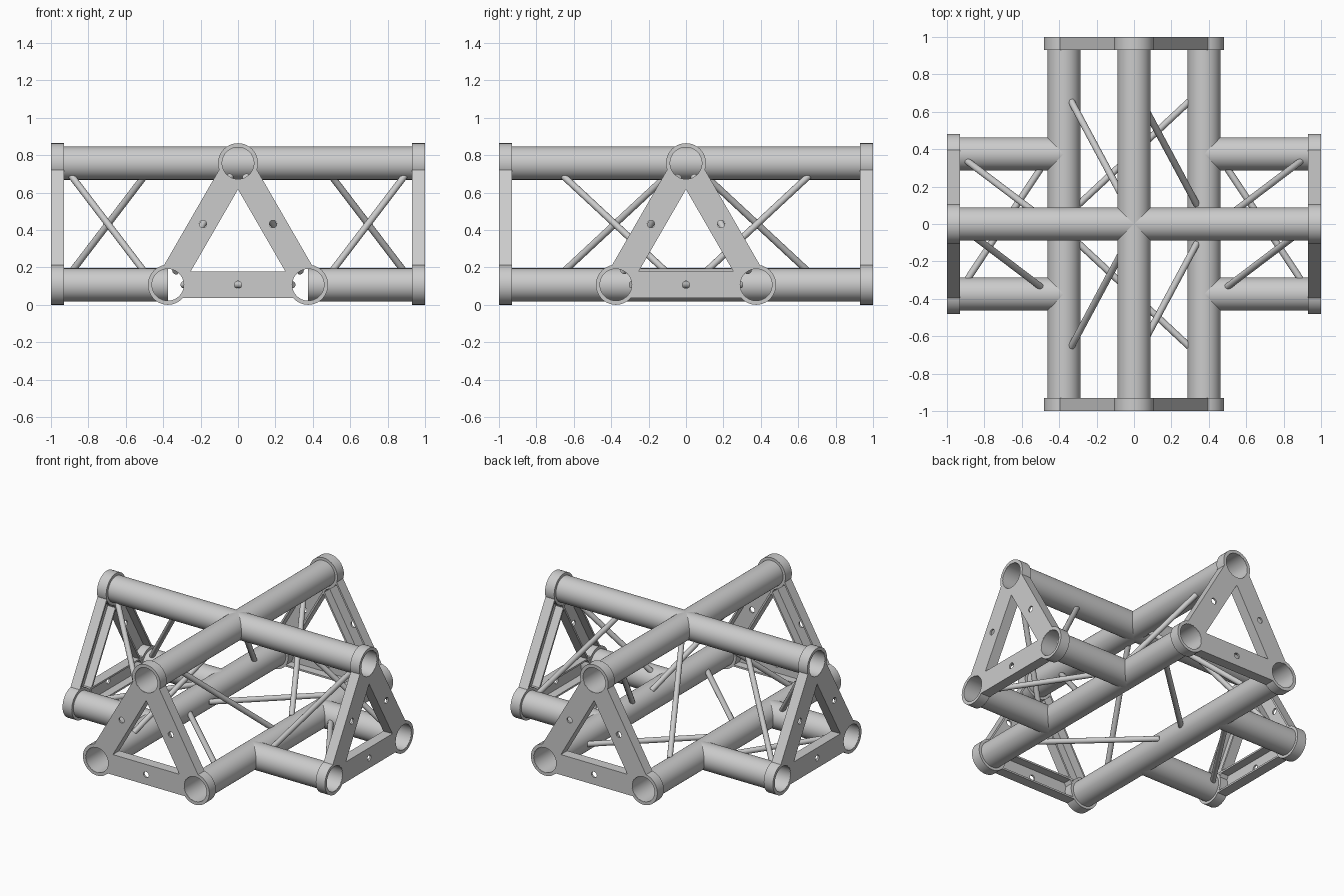
import bpy, bmesh, math
from mathutils import Matrix, Vector

cube = bpy.data.objects.get("Cube")
if cube:
    bpy.data.objects.remove(cube, do_unlink=True)

metal = bpy.data.materials.new("aluminium_grey")
metal.use_nodes = True
GREY = (0.6, 0.6, 0.6, 1)
metal.diffuse_color = GREY
metal.node_tree.nodes["Principled BSDF"].inputs["Base Color"].default_value = GREY

# Triangular truss section: local axes are u (across), w (outward), z (up)
LEFT, RIGHT, TOP = Vector((-0.375, 0.107)), Vector((0.375, 0.107)), Vector((0, 0.757))
TUBE_R, BORE_R, RING_R = 0.0885, 0.085, 0.107
CAP_IN, HALF_W, WALL = 0.93, 0.07, 0.012


def arm_matrix(along_x, sign):
    u, w = (Vector((0, -1, 0)), Vector((sign, 0, 0))) if along_x else (Vector((1, 0, 0)), Vector((0, sign, 0)))
    return Matrix((u, w, (0, 0, 1))).transposed().to_4x4()


def finish(name, bm, matrix):
    bm.transform(matrix)
    bmesh.ops.recalc_face_normals(bm, faces=bm.faces)
    mesh = bpy.data.meshes.new(name)
    bm.to_mesh(mesh)
    bm.free()
    mesh.materials.append(metal)
    obj = bpy.data.objects.new(name, mesh)
    bpy.context.collection.objects.link(obj)
    bpy.ops.object.select_all(action='DESELECT')
    obj.select_set(True)
    bpy.context.view_layer.objects.active = obj
    bpy.ops.object.shade_smooth_by_angle(angle=math.radians(35))


def pipe(bm, centre, start, end, outer, inner, n=40):
    """Hollow cylinder running along w."""
    loops = []
    for r, w in ((outer, start), (outer, end), (inner, end), (inner, start)):
        loops.append([bm.verts.new((centre.x + r * math.cos(i * math.tau / n), w,
                                    centre.y + r * math.sin(i * math.tau / n))) for i in range(n)])
    for k in range(4):
        a, b = loops[k], loops[(k + 1) % 4]
        for i in range(n):
            j = (i + 1) % n
            bm.faces.new((a[i], a[j], b[j], b[i]))


def bar_matrix(p, q):
    """Maps (along, depth, across) onto the bar between two corners."""
    d = (q - p).normalized()
    return Matrix(((d.x, 0, -d.y, p.x), (0, 1, 0, 0), (d.y, 0, d.x, p.y), (0, 0, 0, 1)))


def frame_bar(p, q):
    """Channel bar: drilled web on the outside, two flanges facing inward."""
    bm = bmesh.new()
    length = (q - p).length
    r = 0.097
    th = math.asin(HALF_W / r)
    steps = [th * (1 - i / 4) for i in range(9)]
    outline = [(r * math.cos(a), r * math.sin(a)) for a in steps]
    outline += [(length - r * math.cos(a), r * math.sin(a)) for a in reversed(steps)]
    hole = [(length / 2 + 0.02 * math.cos(i * math.tau / 16), 0.02 * math.sin(i * math.tau / 16))
            for i in range(16)]
    edges = []
    for loop in (outline, hole):
        vs = [bm.verts.new((s, 1 - WALL, t)) for s, t in loop]
        edges += [bm.edges.new((vs[i - 1], vs[i])) for i in range(len(vs))]
    bmesh.ops.triangle_fill(bm, edges=edges, use_beauty=True)
    web = bmesh.ops.extrude_face_region(bm, geom=bm.faces[:], use_keep_orig=True)
    bmesh.ops.translate(bm, vec=(0, WALL, 0),
                        verts=[g for g in web["geom"] if isinstance(g, bmesh.types.BMVert)])
    depth = 1 - WALL - CAP_IN
    for side in (-1, 1):
        m = Matrix.Translation((length / 2, CAP_IN + depth / 2, side * (HALF_W - WALL / 2)))
        bmesh.ops.create_cube(bm, size=1, matrix=m @ Matrix.Diagonal((length - 0.14, depth, WALL, 1)))
    bm.transform(bar_matrix(p, q))
    return bm


def brace(p, wp, q, wq):
    """Thin rod between two chords, sunk slightly into each tube."""
    d = (q - p).normalized() * 0.08
    a = Vector((p.x + d.x, wp, p.y + d.y))
    b = Vector((q.x - d.x, wq, q.y - d.y))
    bm = bmesh.new()
    m = Matrix.Translation((a + b) / 2) @ (b - a).to_track_quat('Z', 'Y').to_matrix().to_4x4()
    bmesh.ops.create_cone(bm, cap_ends=True, segments=16, radius1=0.018, radius2=0.018,
                          depth=(b - a).length, matrix=m)
    return bm


CORNERS = {"left": LEFT, "right": RIGHT, "top": TOP}

# Main chords: long tubes run through, lower cross tubes butt into them
for along_x in (False, True):
    axis = "cross" if along_x else "long"
    for label, c in CORNERS.items():
        spans = [(-0.999, 0.999)]
        if along_x and label != "top":
            spans = [(-0.999, -0.375), (0.375, 0.999)]
        for start, end in spans:
            bm = bmesh.new()
            pipe(bm, c, start, end, TUBE_R, BORE_R)
            finish(f"{axis}_{label}_tube", bm, arm_matrix(along_x, 1))

# Four arms: end collars, end frame and diagonal braces
for along_x, sign in ((False, -1), (False, 1), (True, -1), (True, 1)):
    m = arm_matrix(along_x, sign)
    arm = {(False, -1): "front", (False, 1): "back", (True, -1): "right", (True, 1): "left"}[along_x, sign]
    for label, c in CORNERS.items():
        bm = bmesh.new()
        pipe(bm, c, CAP_IN, 1, RING_R, 0.0865)
        finish(f"{arm}_{label}_collar", bm, m)
    for label, p, q in (("lower", LEFT, RIGHT), ("first_side", RIGHT, TOP), ("second_side", TOP, LEFT)):
        finish(f"{arm}_{label}_frame_bar", frame_bar(p, q), m)
    outer, inner = (0.89, 0.5) if along_x else (0.655, 0.105)
    for label, p, q in (("lower", RIGHT, LEFT), ("first_side", TOP, RIGHT), ("second_side", LEFT, TOP)):
        finish(f"{arm}_{label}_brace", brace(p, outer, q, inner), m)
